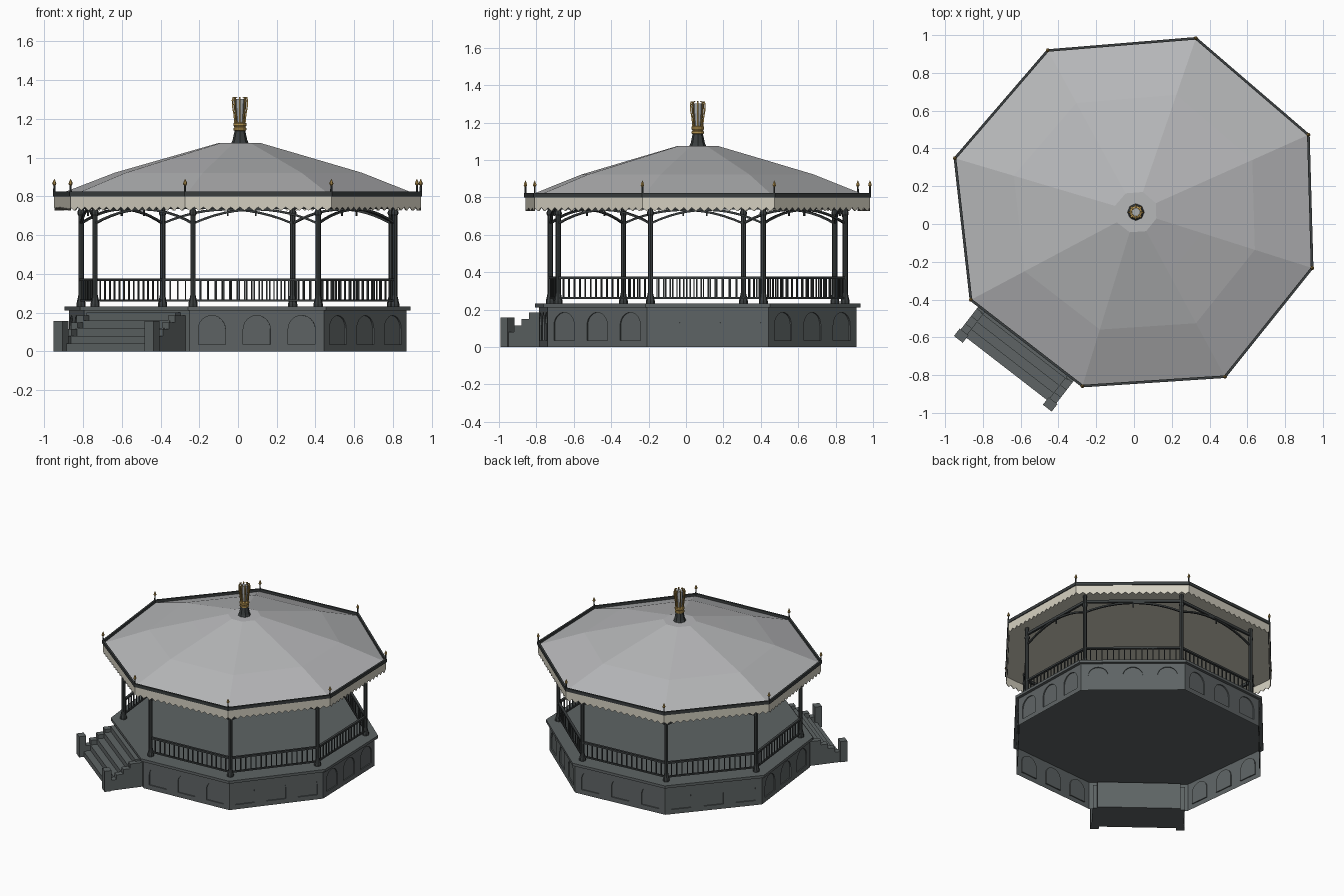
import bpy, bmesh, math
from mathutils import Vector

if "Cube" in bpy.data.objects:
    bpy.data.objects.remove(bpy.data.objects["Cube"])

# Roof corners, counter-clockwise; every other ring is this octagon scaled about C
V = [(.33, .99), (-.46, .925), (-.955, .35), (-.87, -.405),
     (-.275, -.865), (.485, -.815), (.95, -.235), (.93, .475)]
C = Vector((.01, .063, 0))
STAIR = 3  # side that carries the stairs
Z = Vector((0, 0, 1))


def mat(name, c):
    m = bpy.data.materials.new(name)
    m.diffuse_color = (*c, 1)
    m.use_nodes = True
    m.node_tree.nodes["Principled BSDF"].inputs["Base Color"].default_value = m.diffuse_color
    return m


STONE = mat("grey stone", (.112, .127, .129))
IRON = mat("dark iron", (.042, .048, .049))
ROOF = mat("roof grey", (.47, .475, .485))
CREAM = mat("cream paint", (.66, .63, .53))
GOLD = mat("gold", (.456, .29, .08))
GLASS = mat("pale glass", (.40, .42, .43))


def P(i, s, z=0):
    v = Vector((*V[i % 8], 0))
    return C + (v - C) * s + Z * z


def side(i, s):
    """start, direction, outward normal and length of one side"""
    a, b = P(i, s), P(i + 1, s)
    d = (b - a).normalized()
    return a, d, Vector((d.y, -d.x, 0)), (b - a).length


def finish(bm, name, m, fix=True):
    if fix:
        bmesh.ops.recalc_face_normals(bm, faces=bm.faces)
    me = bpy.data.meshes.new(name)
    bm.to_mesh(me)
    bm.free()
    me.materials.append(m)
    ob = bpy.data.objects.new(name, me)
    bpy.context.collection.objects.link(ob)
    return ob


def face(bm, pts):
    return bm.faces.new([bm.verts.new(p) for p in pts])


def loft(bm, rings, cap=True, close=False):
    rs = [[bm.verts.new(p) for p in r] for r in rings]
    n = len(rs[0])
    for a, b in zip(rs, rs[1:] + (rs[:1] if close else [])):
        for i in range(n):
            j = (i + 1) % n
            bm.faces.new((a[i], a[j], b[j], b[i]))
    if cap and not close:
        bm.faces.new(rs[0][::-1])
        bm.faces.new(rs[-1])


def octa(bm, prof, **k):
    loft(bm, [[P(i, s, z) for i in range(8)] for s, z in prof], **k)


def lathe(bm, c, prof, n=8):
    loft(bm, [[Vector((c.x + r * math.cos(t * math.tau / n), c.y + r * math.sin(t * math.tau / n), z))
               for t in range(n)] for r, z in prof])


def box(bm, o, x, y, lo, hi):
    q = [(lo[0], lo[1]), (hi[0], lo[1]), (hi[0], hi[1]), (lo[0], hi[1])]
    loft(bm, [[o + x * u + y * v + Z * z for u, v in q] for z in (lo[2], hi[2])])


def strip(bm, pts, across, up, w, h):
    """rectangular bar following a path"""
    loft(bm, [[p + across * (a * w / 2) + up * (b * h / 2)
               for a, b in ((-1, -1), (1, -1), (1, 1), (-1, 1))] for p in pts])


# Hollow base with three recessed arches on each side
bm = bmesh.new()
H, z0, z1, w, dep = .215, .035, .115, .07, .008
for i in range(8):
    o, d, n, L = side(i, .915)
    at = lambda u, z, k=0: o + d * u + Z * z - n * k
    if i == STAIR:
        face(bm, [at(0, 0), at(L, 0), at(L, H), at(0, H)])
        continue
    b = L / 3
    for c in (b * .5, b * 1.5, b * 2.5):
        arc = [(w * math.cos(t * math.pi / 12), z1 + w * math.sin(t * math.pi / 12)) for t in range(13)]
        outline = [(-w, z0), (w, z0)] + arc
        half = [(0, 0), (b / 2, 0), (b / 2, H), (0, H)] + arc[6::-1] + [(w, z0), (0, z0)]
        face(bm, [at(c + u, z) for u, z in half])
        face(bm, [at(c - u, z) for u, z in half[::-1]])
        face(bm, [at(c + u, z, dep) for u, z in outline])
        for p, q in zip(outline, outline[1:] + outline[:1]):
            if p != q:
                face(bm, [at(c + p[0], p[1]), at(c + q[0], q[1]),
                          at(c + q[0], q[1], dep), at(c + p[0], p[1], dep)])
finish(bm, "base_walls", STONE, False)

# Floor slab
bm = bmesh.new()
octa(bm, [(.938, .212), (.938, .232)])
finish(bm, "floor_slab", STONE)

# Stairs with stepped cheeks and end posts
bm = bmesh.new()
_, d, n, _ = side(STAIR, .915)
a, b = P(STAIR, 1), P(STAIR + 1, 1)
o = (a + b) / 2
o = o - n * (o - C).dot(n)
for k in range(5):
    box(bm, o, d, n, (-.29, .80, .04 * k), (.29, 1.075 - .05 * k, .04 * k + .04))
for s in (-1, 1):
    u0, u1 = sorted((s * .275, s * .32))
    for k in range(4):
        box(bm, o, d, n, (u0, .82, .08 + .035 * (k - 1) if k else 0), (u1, 1.07 - .05 * k, .08 + .035 * k))
    u0, u1 = sorted((s * .268, s * .327))
    box(bm, o, d, n, (u0, 1.058, 0), (u1, 1.108, .158))
finish(bm, "stairs", STONE)

# Columns with flared feet and caps
bm = bmesh.new()
for i in range(8):
    lathe(bm, P(i, .85), [(.024, .23), (.024, .245), (.017, .275), (.014, .29), (.014, .70),
                          (.019, .71), (.019, .72), (.014, .73), (.014, .80)])
finish(bm, "columns", IRON)

# Railings: two rails and balusters on every side but the stairs
bm = bmesh.new()
for i in range(8):
    if i == STAIR:
        continue
    o, d, n, L = side(i, .85)
    box(bm, o, d, n, (0, -.009, .363), (L, .009, .377))
    box(bm, o, d, n, (0, -.006, .257), (L, .006, .268))
    for k in range(1, 17):
        u = L * k / 17
        box(bm, o, d, n, (u - .0035, -.0035, .262), (u + .0035, .0035, .368))
finish(bm, "railings", IRON)

# Top beams, arched braces and small pendants
bm = bmesh.new()
for i in range(8):
    o, d, n, L = side(i, .85)
    box(bm, o, d, n, (0, -.008, .735), (L, .008, .755))
    arch = [o + d * (L * t / 12) + Z * (.66 + .073 * (1 - (t / 6 - 1) ** 2)) for t in range(13)]
    strip(bm, arch, n, Z, .012, .012)
    box(bm, o, d, n, (L / 2 - .004, -.004, .70), (L / 2 + .004, .004, .74))
finish(bm, "arched_braces", IRON)

# Roof shell, slightly convex, with a flat top
bm = bmesh.new()
octa(bm, [(.99, .803), (.67, .922), (.37, 1.005), (.115, 1.075)])
finish(bm, "roof", ROOF)

# Flat ceiling
bm = bmesh.new()
octa(bm, [(.985, .793), (.985, .801)])
finish(bm, "ceiling", CREAM)

# Gutter round the eaves
bm = bmesh.new()
octa(bm, [(.985, .80), (1, .80), (1, .824), (.985, .824)], close=True)
finish(bm, "gutter", IRON)

# Valance with pointed teeth
bm = bmesh.new()
for i in range(8):
    o, d, n, L = side(i, .994)
    t = L / 16
    for k in range(16):
        u = k * t
        prof = [(u, .745), (u + t * .5, .726), (u + t, .745), (u + t, .801), (u, .801)]
        loft(bm, [[o + d * x + Z * z - n * e for x, z in prof] for e in (0, .004)])
finish(bm, "valance", CREAM)

# Corner finials: iron stem, gold tip
stem, tip = bmesh.new(), bmesh.new()
for i in range(8):
    p = P(i, .993)
    lathe(stem, p, [(.006, .815), (.005, .86)], 6)
    lathe(tip, p, [(.004, .855), (.011, .864), (.009, .872), (.001, .89)], 6)
finish(stem, "finial_stems", IRON)
finish(tip, "finial_tips", GOLD)

# Central lantern: cone, collar, glass and gold ribs
bm = bmesh.new()
lathe(bm, C, [(.047, 1.07), (.038, 1.09), (.027, 1.142)])
finish(bm, "lantern_cone", IRON)
bm = bmesh.new()
lathe(bm, C, [(.027, 1.138), (.033, 1.142), (.033, 1.152), (.028, 1.157),
              (.034, 1.165), (.034, 1.177), (.024, 1.182)], 12)
for k in range(8):
    t = k * math.tau / 8
    r = Vector((math.cos(t), math.sin(t), 0))
    path = [C + r * q + Z * z for q, z in ((.026, 1.178), (.03, 1.22), (.037, 1.26),
                                           (.039, 1.295), (.034, 1.311), (.022, 1.312))]
    strip(bm, path, Vector((-r.y, r.x, 0)), (r + Z * .5).normalized(), .008, .008)
finish(bm, "lantern_crown", GOLD)
bm = bmesh.new()
lathe(bm, C, [(.016, 1.178), (.023, 1.25), (.025, 1.302)])
finish(bm, "lantern_glass", GLASS)
